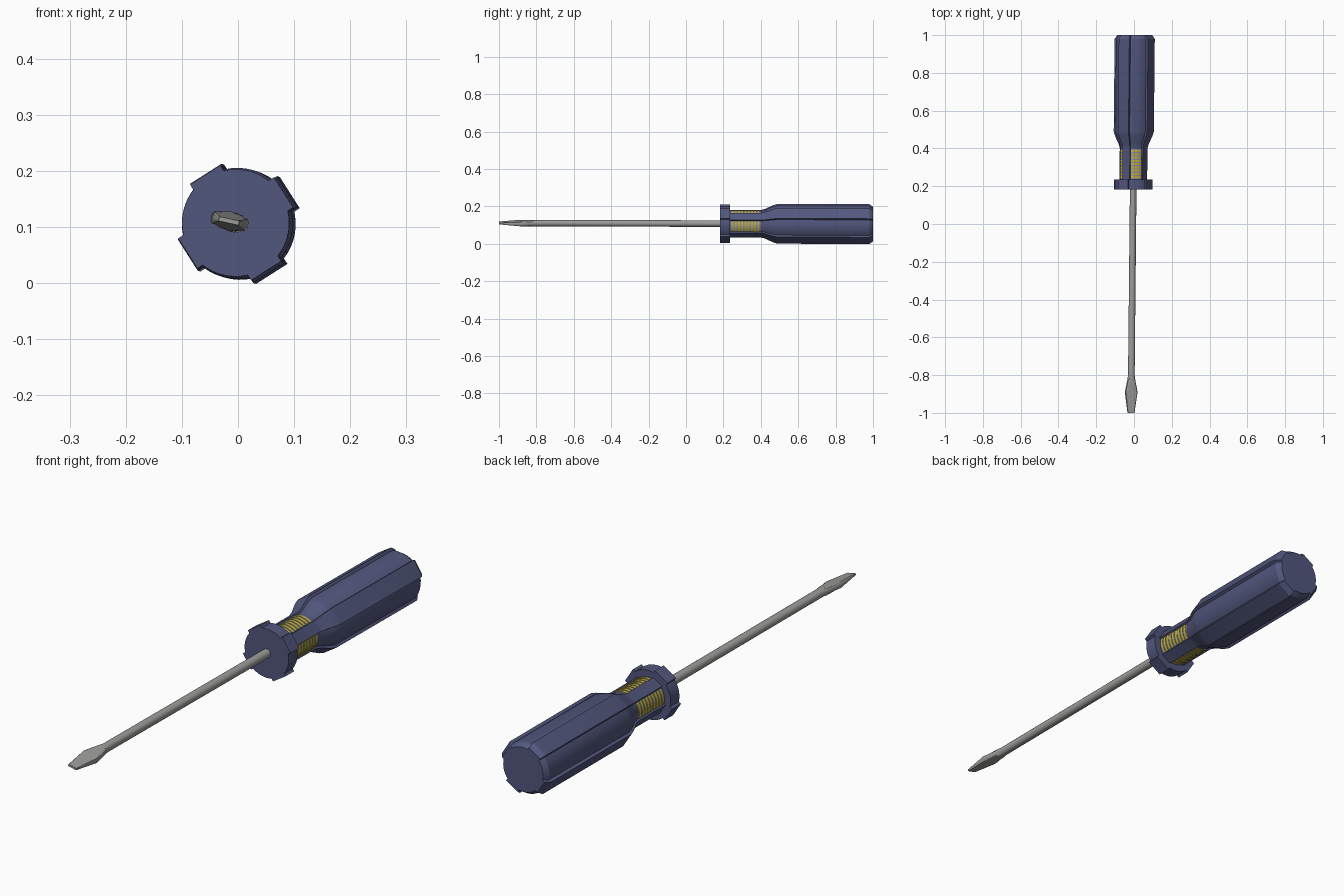
import bpy, bmesh, math

if "Cube" in bpy.data.objects:
    bpy.data.objects.remove(bpy.data.objects["Cube"])

ROLL = math.radians(-12.5)      # whole tool is rolled a little about its length


def material(name, rgb):
    m = bpy.data.materials.new(name)
    m.diffuse_color = (*rgb, 1)
    m.use_nodes = True
    m.node_tree.nodes["Principled BSDF"].inputs["Base Color"].default_value = m.diffuse_color
    return m


BLUE = material("handle blue", (0.085, 0.095, 0.205))
STEEL = material("steel grey", (0.33, 0.33, 0.32))
YELLOW = material("grip yellow", (0.52, 0.43, 0.05))
LILAC = material("grip lilac", (0.27, 0.27, 0.40))


def place(x, z, y):
    """Local cross-section point to world: roll, then follow the slightly tilted axis."""
    c, s = math.cos(ROLL), math.sin(ROLL)
    return (x * c - z * s - 0.006 + 0.010 * y, y, x * s + z * c + 0.108 - 0.003 * y)


def loft(name, rings, mat):
    """rings: list of (y, [(x, z), ...]) with equal point counts."""
    bm = bmesh.new()
    loops = [[bm.verts.new(place(x, z, y)) for x, z in pts] for y, pts in rings]
    n = len(loops[0])
    for a, b in zip(loops, loops[1:]):
        for i in range(n):
            j = (i + 1) % n
            bm.faces.new((a[i], a[j], b[j], b[i]))
    bm.faces.new(loops[0])
    bm.faces.new(loops[-1])
    bmesh.ops.recalc_face_normals(bm, faces=bm.faces)
    me = bpy.data.meshes.new(name)
    bm.to_mesh(me)
    bm.free()
    me.materials.append(mat)
    ob = bpy.data.objects.new(name, me)
    bpy.context.collection.objects.link(ob)
    bpy.ops.object.select_all(action='DESELECT')
    ob.select_set(True)
    bpy.context.view_layer.objects.active = ob
    bpy.ops.object.shade_smooth_by_angle(angle=math.radians(25))
    return ob


def polar(r, deg):
    a = math.radians(deg)
    return (r * math.cos(a), r * math.sin(a))


def handle_section(scale):
    """Round body with four flat-topped ribs."""
    R = 0.11 * scale
    pts = []
    for k in range(4):
        mid = 45 + 90 * k
        pts += [polar(R, mid - 17.5), polar(R, mid + 17.5)]
        pts += [polar(0.9 * R, mid + 19.5 + 51 * i / 7) for i in range(8)]
    return pts


# Handle: collar, neck, flare, grip and chamfered butt
profile = [(0.183, 0.965), (0.236, 0.965), (0.236, 0.69), (0.40, 0.69), (0.42, 0.735),
           (0.465, 0.93), (0.49, 1.0), (0.98, 1.0), (1.0, 0.87)]
loft("handle", [(y, handle_section(s)) for y, s in profile], BLUE)


# Shaft flowing into the flat blade: circle of half-width w clipped to half-thickness t
def blade_section(w, t):
    pts = [polar(w, 360 * (i + 0.5) / 20) for i in range(20)]
    return [(x, max(-t, min(t, z))) for x, z in pts]


stations = [(0.20, 0.0175, 0.0175), (-0.80, 0.0175, 0.0175), (-0.825, 0.021, 0.0155),
            (-0.89, 0.034, 0.011), (-1.0, 0.0185, 0.004)]
loft("shaft_and_blade", [(y, blade_section(w, t)) for y, w, t in stations], STEEL)


# Grip panels in the four neck grooves: lilac plate with yellow ribs
def arc_section(r0, r1, mid, half):
    angs = [mid - half + 2 * half * i / 8 for i in range(9)]
    return [polar(r1, a) for a in angs] + [polar(r0, a) for a in reversed(angs)]


ROWS = 9
pitch = 0.155 / ROWS
for k in range(4):
    mid = 90 * k
    plate = arc_section(0.064, 0.0693, mid, 24.5)
    loft(f"grip_panel_{k + 1}", [(0.238, plate), (0.397, plate)], LILAC)
    rib = arc_section(0.065, 0.0712, mid, 24.5)
    for i in range(ROWS):
        y = 0.24 + pitch * (i + 0.2)
        loft(f"grip_rib_{k + 1}_{i + 1}", [(y, rib), (y + pitch * 0.6, rib)], YELLOW)
